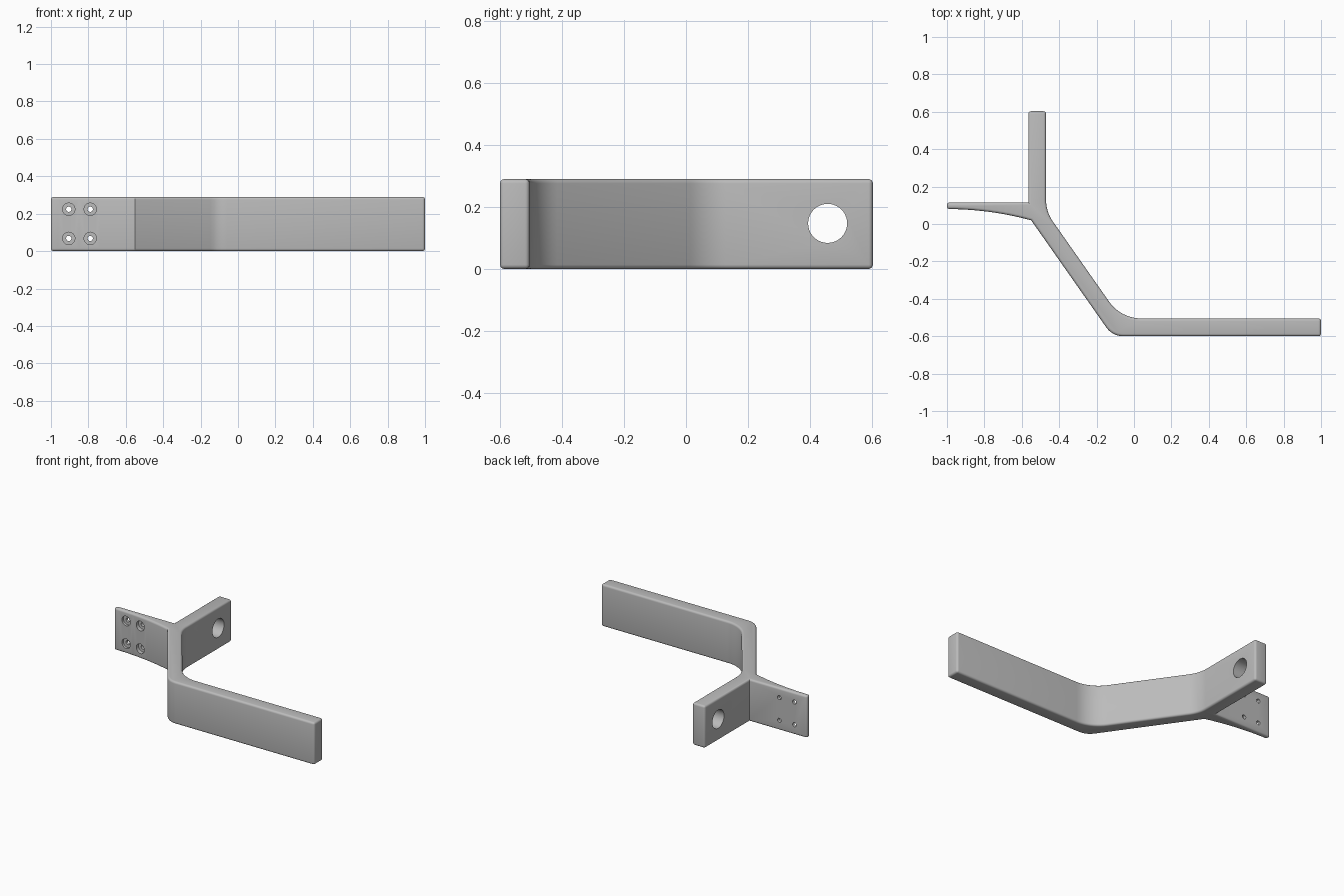
import bpy, bmesh, math
from mathutils import Vector

if "Cube" in bpy.data.objects:
    bpy.data.objects.remove(bpy.data.objects["Cube"])

HEIGHT = 0.29

grey = bpy.data.materials.new("grey metal")
grey.use_nodes = True
grey.diffuse_color = (0.5, 0.5, 0.5, 1)
grey.node_tree.nodes["Principled BSDF"].inputs["Base Color"].default_value = (0.5, 0.5, 0.5, 1)


def fillet(before, corner, after, radius, steps=10):
    """Points of an arc that rounds one corner of the outline."""
    b, c, a = Vector(before), Vector(corner), Vector(after)
    u, v = (b - c).normalized(), (a - c).normalized()
    half = u.angle(v) / 2
    centre = c + (u + v).normalized() * radius / math.sin(half)
    start = c + u * radius / math.tan(half) - centre
    end = c + v * radius / math.tan(half) - centre
    total = start.angle(end)
    return [centre + (start * math.sin((1 - i / steps) * total)
                      + end * math.sin(i / steps * total)) / math.sin(total)
            for i in range(steps + 1)]


# Outline of the bracket: plate underside curve, slanted web, long arm, rear lug
joint, outer_bend = (-0.55, 0.02), (-0.115, -0.6)
inner_bend, lug_root = (-0.07, -0.505), (-0.47, 0.065)
notch = (-0.565, 0.115)
outline = [(-1 + 0.45 * i / 12, 0.08 - 0.06 * (i / 12) ** 2) for i in range(13)]
outline += fillet(joint, outer_bend, (1, -0.6), 0.11)
outline += [(1, -0.6), (1, -0.505)]
outline += fillet((1, -0.505), inner_bend, lug_root, 0.21)
outline += fillet(inner_bend, lug_root, (-0.47, 0.6), 0.2)
outline += [(-0.47, 0.603), (-0.565, 0.603), notch, (-1, 0.115)]

# Extrude the outline and round its rims and outer corners
bm = bmesh.new()
face = bm.faces.new([bm.verts.new((p[0], p[1], 0)) for p in outline])
top = bmesh.ops.extrude_face_region(bm, geom=[face])
bmesh.ops.translate(bm, vec=(0, 0, HEIGHT),
                    verts=[g for g in top["geom"] if isinstance(g, bmesh.types.BMVert)])
bmesh.ops.recalc_face_normals(bm, faces=bm.faces)
rounded = [e for e in bm.edges
           if e.calc_face_angle_signed(0) > math.radians(40)]
bmesh.ops.bevel(bm, geom=rounded, offset=0.014, segments=4, profile=0.5,
                affect='EDGES', clamp_overlap=True)
mesh = bpy.data.meshes.new("bracket")
bm.to_mesh(mesh)
bm.free()
bracket = bpy.data.objects.new("bracket", mesh)
bpy.context.collection.objects.link(bracket)
mesh.materials.append(grey)


def drill(name, centre, radius, depth, axis):
    """Cut a round hole along the x or y axis."""
    turn = (0, math.pi / 2, 0) if axis == 'x' else (math.pi / 2, 0, 0)
    bpy.ops.mesh.primitive_cylinder_add(vertices=40, radius=radius, depth=depth,
                                        location=centre, rotation=turn)
    cutter = bpy.context.object
    cutter.name = name
    cutter.hide_render = True
    cutter.data.materials.append(grey)
    mod = bracket.modifiers.new(name, 'BOOLEAN')
    mod.operation, mod.solver, mod.object = 'DIFFERENCE', 'EXACT', cutter
    bpy.context.view_layer.objects.active = bracket
    bpy.ops.object.modifier_apply(modifier=name)
    bpy.data.objects.remove(cutter)


# Cross hole in the rear lug
drill("lug_hole", (-0.52, 0.457, 0.147), 0.063, 0.3, 'x')

# Four counterbored screw holes in the plate
for x in (-0.905, -0.79):
    for z in (0.068, 0.224):
        drill("screw_hole", (x, 0.1, z), 0.014, 0.2, 'y')
        drill("screw_counterbore", (x, 0.045, z), 0.033, 0.1, 'y')

# Smooth bends and rims, crisp hole edges
bpy.ops.object.select_all(action='DESELECT')
bracket.select_set(True)
bpy.context.view_layer.objects.active = bracket
bpy.ops.object.shade_smooth_by_angle(angle=math.radians(30))
